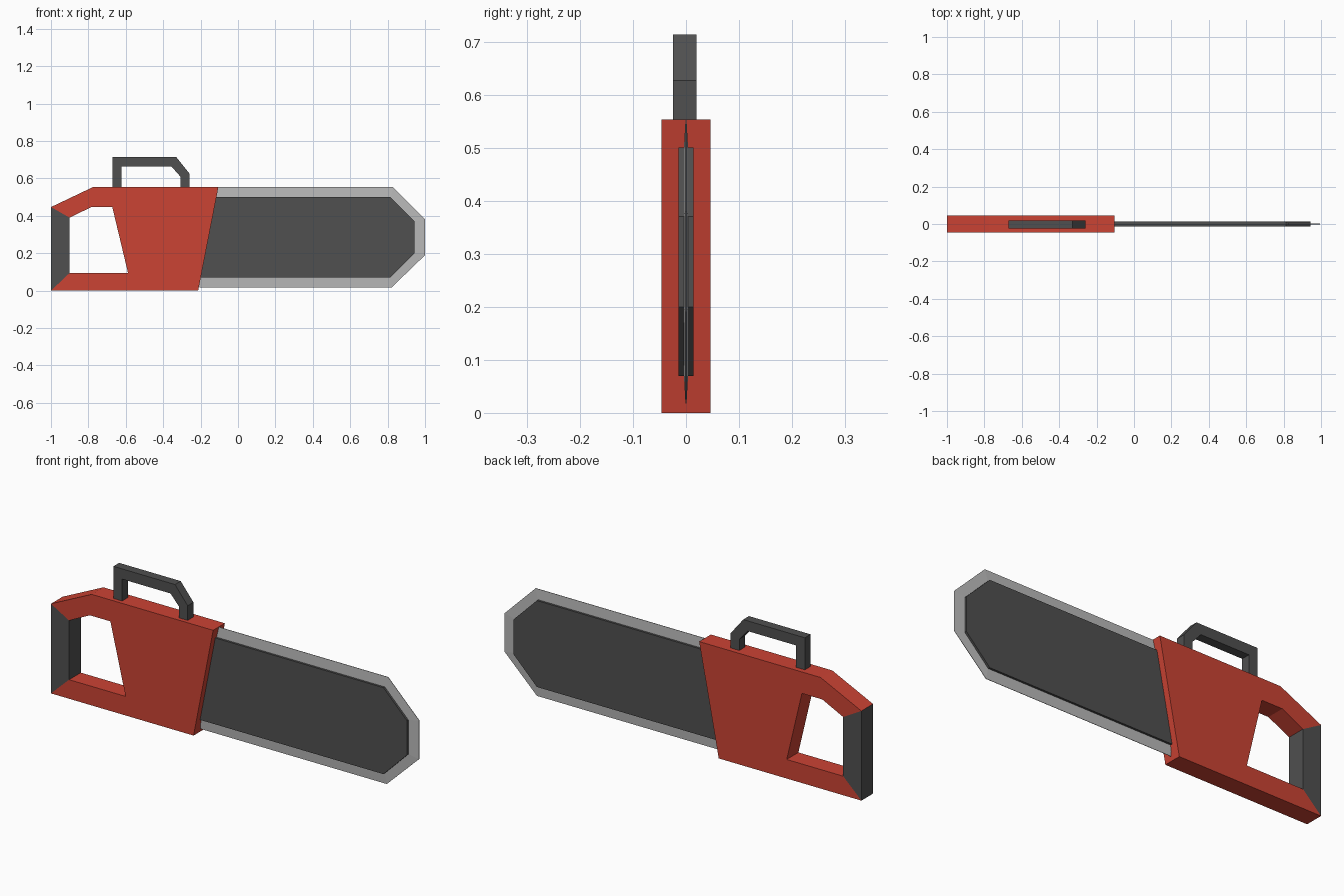
import bpy

if "Cube" in bpy.data.objects:
    bpy.data.objects.remove(bpy.data.objects["Cube"])


def material(name, rgb):
    m = bpy.data.materials.new(name)
    m.diffuse_color = (*rgb, 1)
    m.use_nodes = True
    m.node_tree.nodes["Principled BSDF"].inputs["Base Color"].default_value = m.diffuse_color
    return m


RED = material("red", (0.60, 0.056, 0.034))
DARK = material("dark grey", (0.08, 0.08, 0.08))
STEEL = material("steel grey", (0.49, 0.49, 0.49))


def add_object(name, verts, faces, mat):
    mesh = bpy.data.meshes.new(name)
    mesh.from_pydata(verts, [], faces)
    mesh.materials.append(mat)
    obj = bpy.data.objects.new(name, mesh)
    bpy.context.collection.objects.link(obj)
    return obj


def slab(name, pts, y0, y1, mat, skip=()):
    """Extrude a counter-clockwise xz profile along y; skip = side edges left open."""
    n = len(pts)
    verts = [(x, y0, z) for x, z in pts] + [(x, y1, z) for x, z in pts]
    faces = [tuple(range(n)), tuple(range(2 * n - 1, n - 1, -1))]
    for i in range(n):
        j = (i + 1) % n
        if i not in skip:
            faces.append((i, i + n, j + n, j))
    return add_object(name, verts, faces, mat)


# C-shaped motor housing, open where it meets the rear grip
slab("housing", [(-1, 0), (-0.213, 0), (-0.105, 0.554), (-0.775, 0.554),
                 (-1, 0.447), (-0.9, 0.39), (-0.785, 0.447), (-0.672, 0.447),
                 (-0.588, 0.095), (-0.9, 0.095)],
     -0.046, 0.046, RED, skip=(4, 9))

# Rear grip
slab("rear_grip", [(-1, 0), (-0.9, 0.095), (-0.9, 0.39), (-1, 0.447)],
     -0.046, 0.046, DARK, skip=(0, 2))

# Top carrying handle
slab("top_handle", [(-0.67, 0.55), (-0.622, 0.55), (-0.622, 0.663),
                    (-0.355, 0.663), (-0.308, 0.61), (-0.308, 0.55),
                    (-0.26, 0.55), (-0.26, 0.627), (-0.33, 0.714), (-0.67, 0.714)],
     -0.025, 0.02, DARK)

# Guide bar, running into the housing
slab("guide_bar", [(-0.28, 0.07), (0.813, 0.07), (0.943, 0.2),
                   (0.943, 0.371), (0.813, 0.501), (-0.28, 0.501)],
     -0.0145, 0.0145, DARK)

# Cutting chain: wedge-edged rim around the bar
outer = [(-0.205, 0.018), (0.822, 0.018), (1, 0.19),
         (1, 0.383), (0.829, 0.553), (-0.12, 0.553)]
inner = [(-0.205, 0.09), (0.81, 0.09), (0.92, 0.205),
         (0.92, 0.365), (0.81, 0.48), (-0.12, 0.48)]
verts = []
for (ox, oz), (ix, iz) in zip(outer, inner):
    verts += [(ix, -0.005, iz), (ox, -0.001, oz), (ox, 0.001, oz), (ix, 0.005, iz)]
faces = [(0, 1, 2, 3), (23, 22, 21, 20)]
for i in range(len(outer) - 1):
    a, b = 4 * i, 4 * i + 4
    for k in range(4):
        m = (k + 1) % 4
        faces.append((a + m, a + k, b + k, b + m))
add_object("cutting_chain", verts, faces, STEEL)
